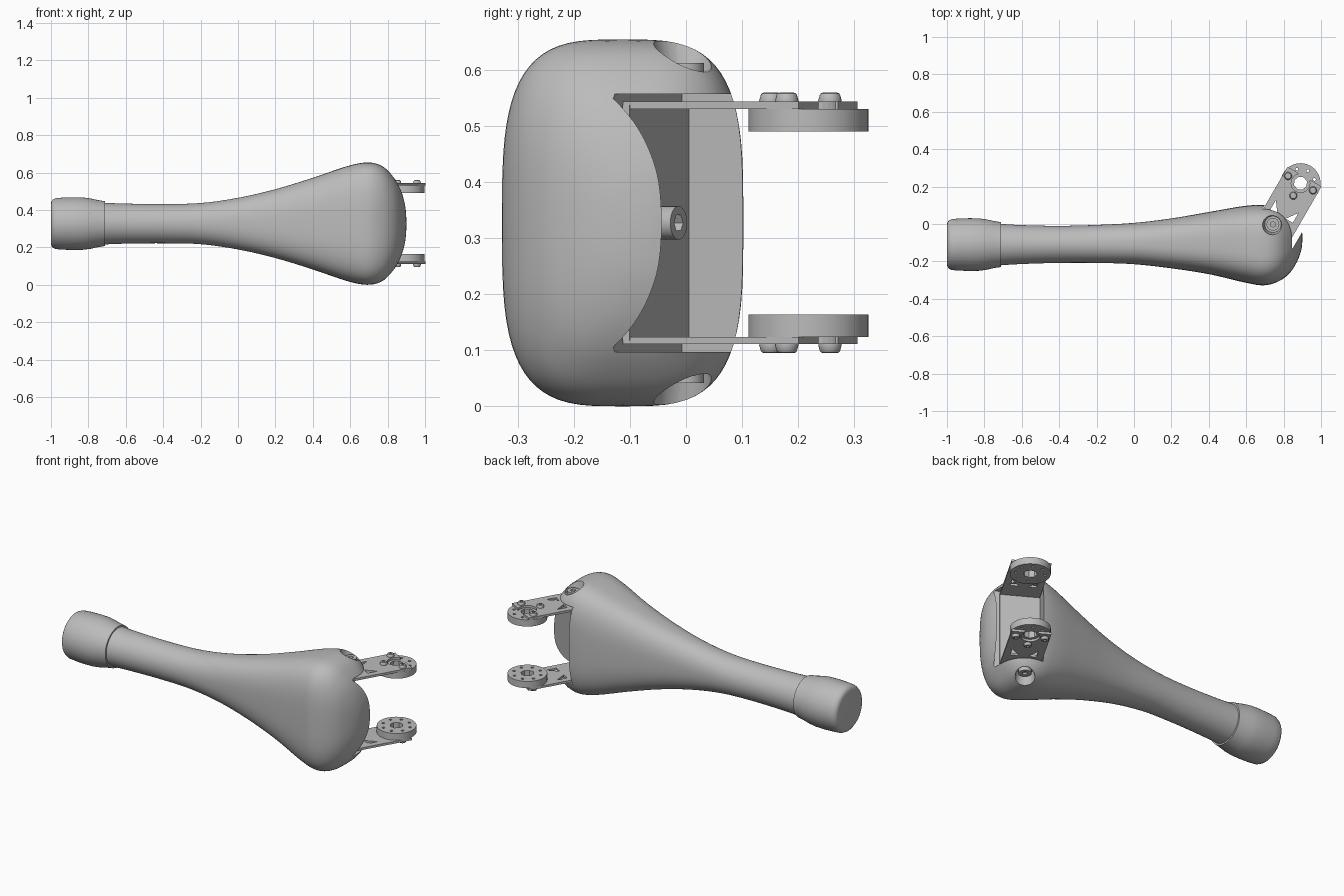
import bpy, bmesh, math
from mathutils import Matrix, Vector

cube = bpy.data.objects.get("Cube")
if cube:
    bpy.data.objects.remove(cube)

ZC = 0.327                                        # mid height of the whole limb
TILT = Matrix.Rotation(math.radians(-30), 4, "Z")  # frame of the hinge bracket

grey = bpy.data.materials.new("light grey")
grey.use_nodes = True
grey.diffuse_color = (0.5, 0.5, 0.5, 1)
grey.node_tree.nodes["Principled BSDF"].inputs["Base Color"].default_value = (0.5, 0.5, 0.5, 1)


def make_object(name, bm):
    bmesh.ops.recalc_face_normals(bm, faces=bm.faces)
    mesh = bpy.data.meshes.new(name)
    bm.to_mesh(mesh)
    bm.free()
    mesh.materials.append(grey)
    obj = bpy.data.objects.new(name, mesh)
    bpy.context.collection.objects.link(obj)
    return obj


def skin(name, rings):
    """Closed solid through a list of equal-length point rings."""
    bm = bmesh.new()
    loops = [[bm.verts.new(p) for p in ring] for ring in rings]
    for a, b in zip(loops, loops[1:]):
        for i in range(len(a)):
            j = (i + 1) % len(a)
            bm.faces.new((a[i], a[j], b[j], b[i]))
    bm.faces.new(loops[0])
    bm.faces.new(loops[-1])
    return make_object(name, bm)


def circle(u, v, r, sides=24):
    return [(u + r * math.cos(2 * math.pi * i / sides),
             v + r * math.sin(2 * math.pi * i / sides)) for i in range(sides)]


def rect(u0, u1, v0, v1):
    return [(u0, v0), (u1, v0), (u1, v1), (u0, v1)]


def prism(name, outline, h0, h1, top=None):
    """Outline in the bracket frame, extruded between two heights from the middle."""
    return skin(name, [[TILT @ Vector((u, v, ZC + h)) for u, v in pts]
                       for pts, h in ((outline, h0), (top or outline, h1))])


def select(obj):
    bpy.ops.object.select_all(action="DESELECT")
    obj.select_set(True)
    bpy.context.view_layer.objects.active = obj


def cut(obj, *cutters):
    for c in cutters:
        mod = obj.modifiers.new("cut", "BOOLEAN")
        mod.operation, mod.solver, mod.object = "DIFFERENCE", "EXACT", c
        select(obj)
        bpy.ops.object.modifier_apply(modifier=mod.name)
        bpy.data.objects.remove(c)


def smooth(obj, angle=35):
    select(obj)
    bpy.ops.object.shade_smooth_by_angle(angle=math.radians(angle))


def section(x, y0, y1, hz, n, count=72):
    """Rounded cross-section of the limb at x."""
    cy, hy = (y0 + y1) / 2, (y1 - y0) / 2
    pts = []
    for i in range(count):
        t = 2 * math.pi * i / count
        c, s = math.cos(t), math.sin(t)
        pts.append((x, cy + hy * math.copysign(abs(c) ** (2 / n), c),
                    ZC + hz * math.copysign(abs(s) ** (2 / n), s)))
    return pts


def resample(stations, steps):
    """Smooth curve through the stations."""
    out = []
    for i in range(len(stations) - 1):
        a, b, c, d = (stations[min(max(k, 0), len(stations) - 1)] for k in range(i - 1, i + 3))
        for k in range(steps):
            t = k / steps
            out.append([q + 0.5 * t * (r - p + t * (2 * p - 5 * q + 4 * r - s
                        + t * (3 * (q - r) + s - p))) for p, q, r, s in zip(a, b, c, d)])
    return out + [stations[-1]]


# Limb body: x, front y, back y, half height, squareness
body = skin("limb_body", [section(*s) for s in resample([
    (-0.73, -0.222, 0.002, 0.112, 2),
    (-0.60, -0.214, -0.006, 0.107, 2),
    (-0.40, -0.208, -0.010, 0.105, 2),
    (-0.20, -0.208, -0.005, 0.110, 2.1),
    (0.00, -0.215, 0.006, 0.138, 2.3),
    (0.20, -0.237, 0.030, 0.184, 2.6),
    (0.40, -0.268, 0.064, 0.245, 2.9),
    (0.58, -0.310, 0.095, 0.306, 3.2),
    (0.69, -0.328, 0.102, 0.327, 3.4),
    (0.77, -0.308, 0.088, 0.308, 3.3),
    (0.83, -0.265, 0.055, 0.250, 3),
    (0.87, -0.205, 0.020, 0.180, 2.7),
    (0.893, -0.145, -0.015, 0.100, 2.4),
    (0.90, -0.095, -0.055, 0.030, 2)], 5)])

# Bracket pocket and the two screw wells
cut(body, prism("pocket_cutter", rect(0.555, 0.80, 0.312, 0.8), -0.23, 0.23))
for side in (1, -1):
    cut(body, prism("well_cutter", circle(0.644, 0.37, 0.044), side * 0.262, side * 0.345,
                    circle(0.644, 0.37, 0.062)))
smooth(body)

# End cap of the handle
cap = skin("end_cap", [section(x, -0.11 - r, -0.11 + r, r, 2) for x, r in (
    (-1.0, 0.105), (-0.998, 0.118), (-0.99, 0.129), (-0.975, 0.136), (-0.94, 0.139),
    (-0.88, 0.141), (-0.83, 0.140), (-0.79, 0.135), (-0.75, 0.126), (-0.712, 0.120))])
smooth(cap)

# Bracket base with its socket bolt
prism("bracket_base", rect(0.558, 0.77, 0.314, 0.328), -0.21, 0.21)
AXIS = [TILT @ Vector((0.667, v, ZC)) for v in (0.328, 0.37)]


def base_ring(centre, r, sides):
    return [centre + TILT @ Vector((a, 0, b)) for a, b in circle(0, 0, r, sides)]


bolt = skin("base_bolt", [base_ring(p, 0.03, 24) for p in AXIS])
lift = (AXIS[1] - AXIS[0]) * 0.5
cut(bolt, skin("socket_cutter", [base_ring(p + lift, 0.016, 6) for p in AXIS]))
smooth(bolt)

# Upper and lower arms, hub discs and screws
CU, CV = 0.662, 0.634
for side, place in ((1, "upper"), (-1, "lower")):
    def part(name, outline, h0, h1, top=None):
        return prism(place + "_" + name, outline, side * h0, side * h1, top)

    arm = part("bracket_arm", rect(0.558, 0.768, 0.314, 0.675), 0.203, 0.216)
    cut(arm, part("arm_notch", circle(CU, CV, 0.05), 0.19, 0.23),
        part("arm_slot", rect(CU - 0.035, CU + 0.035, CV, 0.7), 0.19, 0.23))
    for u, v, w in ((0.615, 0.46, 1), (0.71, 0.46, -1)):
        cut(arm, part("arm_window", [(u - 0.022 * w, v - 0.03), (u + 0.022 * w, v - 0.03),
                                     (u - 0.022 * w, v + 0.03)], 0.19, 0.23))

    hub = part("hub_disc", circle(CU, CV, 0.107, 48), 0.163, 0.203)
    cut(hub, part("hub_bore", circle(CU, CV, 0.036, 8), 0.15, 0.22))
    for u, v in circle(CU, CV, 0.077, 8):
        cut(hub, part("hub_hole", circle(u, v, 0.008, 10), 0.15, 0.22))
    smooth(hub)

    for i, (du, dv) in enumerate(((-0.077, 0), (0, -0.077), (0.077, 0))):
        u, v = CU + du, CV + dv
        screw = part(f"hub_screw_{i + 1}", circle(u, v, 0.022), 0.214, 0.232,
                     circle(u, v, 0.017))
        mod = screw.modifiers.new("round", "BEVEL")
        mod.width, mod.segments = 0.004, 2
        select(screw)
        bpy.ops.object.modifier_apply(modifier=mod.name)
        cut(screw, part("screw_drive", circle(u, v, 0.008, 6), 0.224, 0.24))
        smooth(screw)

    pin = part("hinge_screw", circle(0.644, 0.37, 0.034), 0.255, 0.285)
    cut(pin, part("pin_drive", circle(0.644, 0.37, 0.015, 6), 0.272, 0.3))
    smooth(pin)
